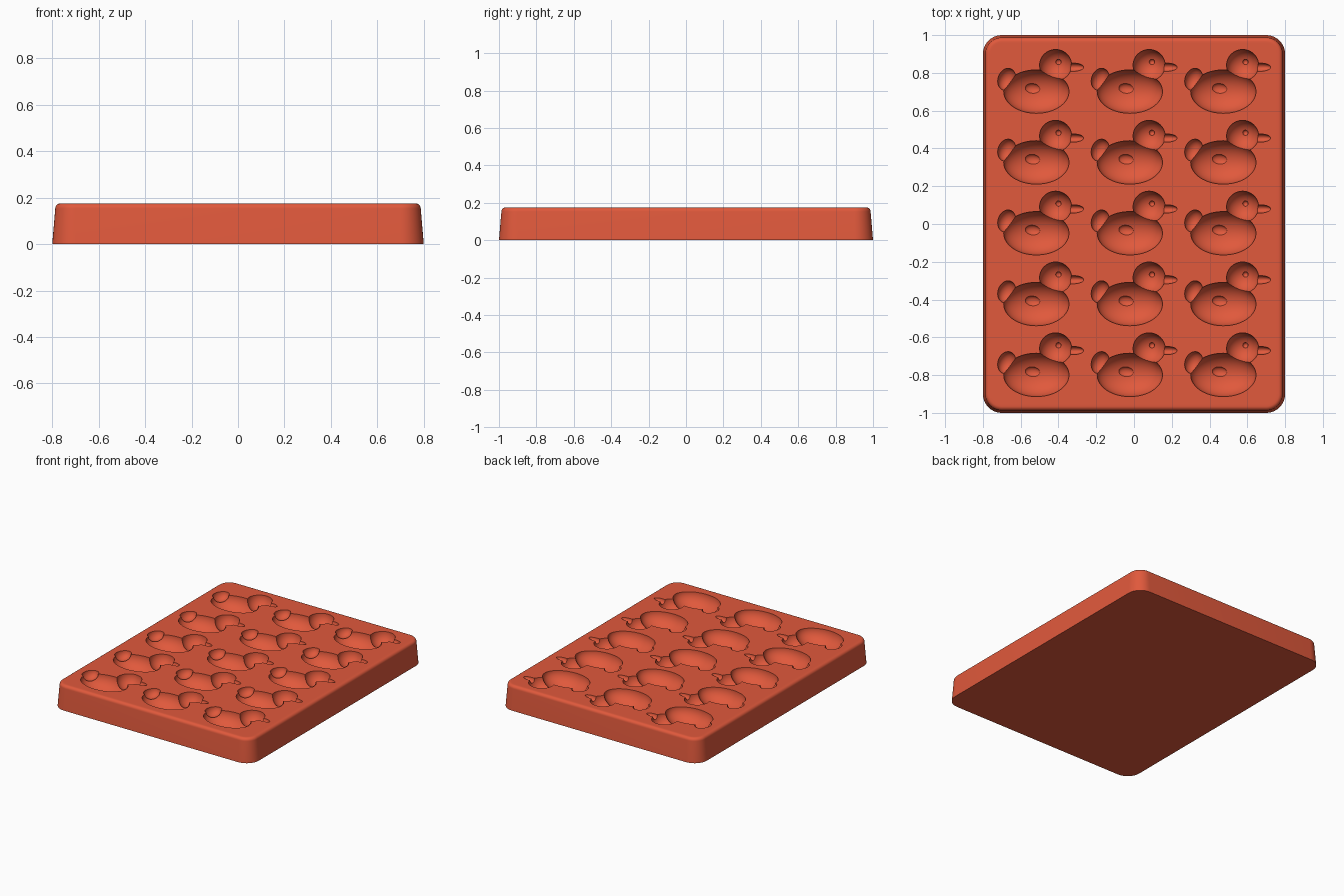
import bpy, bmesh, math
from mathutils import Matrix, Vector

cube = bpy.data.objects.get("Cube")
if cube:
    bpy.data.objects.remove(cube, do_unlink=True)

TOP = 0.175
COLUMNS, ROWS = 3, 5
PITCH_X, PITCH_Y = 0.495, 0.375

mat = bpy.data.materials.new("coral red silicone")
mat.use_nodes = True
colour = (0.75, 0.10, 0.045, 1)
mat.diffuse_color = colour
mat.node_tree.nodes["Principled BSDF"].inputs["Base Color"].default_value = colour


def add_object(name, bm):
    mesh = bpy.data.meshes.new(name)
    bm.to_mesh(mesh)
    bm.free()
    mesh.materials.append(mat)
    obj = bpy.data.objects.new(name, mesh)
    bpy.context.collection.objects.link(obj)
    return obj


def ellipsoid(name, centre, radii, tilt=0, segments=48):
    bm = bmesh.new()
    bmesh.ops.create_uvsphere(bm, u_segments=segments, v_segments=segments // 2 + 1, radius=1)
    place = Matrix.Translation(Vector(centre)) @ Matrix.Rotation(math.radians(tilt), 4, "Z")
    bm.transform(place @ Matrix.Diagonal((*radii, 1)))
    return add_object(name, bm)


def apply_modifiers(obj):
    depsgraph = bpy.context.evaluated_depsgraph_get()
    mesh = bpy.data.meshes.new_from_object(obj.evaluated_get(depsgraph))
    obj.modifiers.clear()
    obj.data = mesh


def boolean(target, tool, operation):
    mod = target.modifiers.new("boolean", "BOOLEAN")
    mod.operation, mod.solver, mod.object = operation, "EXACT", tool
    apply_modifiers(target)
    bpy.data.objects.remove(tool, do_unlink=True)


def rounded_ring(bm, inset, z, radius=0.10, steps=10):
    """Ring of vertices around a rounded rectangle."""
    r = radius - inset
    ring = []
    for corner, (sx, sy) in enumerate(((1, 1), (-1, 1), (-1, -1), (1, -1))):
        for i in range(steps + 1):
            a = math.pi / 2 * (corner + i / steps)
            ring.append(bm.verts.new((sx * (0.8 - radius) + r * math.cos(a),
                                      sy * (1.0 - radius) + r * math.sin(a), z)))
    return ring


# Tray block: sloped sides, rounded upper edge, flat top
bm = bmesh.new()
fillet = 0.022
sections = [(0, 0), (0.013, TOP - fillet)]
for i in range(1, 7):
    a = math.pi / 2 * i / 6
    sections.append((0.013 + fillet * (1 - math.cos(a)), TOP - fillet * (1 - math.sin(a))))
sections.append((0.045, TOP))
rings = [rounded_ring(bm, inset, z) for inset, z in sections]
for low, high in zip(rings, rings[1:]):
    for i in range(len(low)):
        j = (i + 1) % len(low)
        bm.faces.new((low[i], low[j], high[j], high[i]))
bm.faces.new(reversed(rings[0]))
bm.faces.new(rings[-1])
bmesh.ops.recalc_face_normals(bm, faces=bm.faces)
tray = add_object("mould_tray", bm)

# Duck-shaped cutter, united from ellipsoids
duck = ellipsoid("duck_cutter", (-0.022, -0.049, TOP), (0.173, 0.115, 0.10), segments=64)
duck.hide_render = True
parts = [
    ellipsoid("head", (0.080, 0.091, TOP), (0.085, 0.083, 0.085)),
    ellipsoid("tail", (-0.179, 0.016, TOP), (0.046, 0.060, 0.050), tilt=-20),
    ellipsoid("beak", (0.172, 0.080, TOP), (0.057, 0.022, 0.028), segments=32),
    ellipsoid("wing", (-0.040, -0.034, TOP - 0.088), (0.042, 0.028, 0.022), tilt=-8, segments=32),
    ellipsoid("eye", (0.095, 0.108, TOP - 0.081), (0.015, 0.015, 0.015), segments=16),
]
for part in parts:
    boolean(duck, part, "UNION")

# Repeat the duck over the grid and press it into the tray
for axis, count, pitch in ((0, COLUMNS, PITCH_X), (1, ROWS, PITCH_Y)):
    array = duck.modifiers.new("grid", "ARRAY")
    array.use_relative_offset = False
    array.use_constant_offset = True
    array.count = count
    offset = [0, 0, 0]
    offset[axis] = pitch
    array.constant_offset_displace = offset
apply_modifiers(duck)
duck.data.transform(Matrix.Translation((-PITCH_X * (COLUMNS - 1) / 2,
                                        -PITCH_Y * (ROWS - 1) / 2, 0)))
boolean(tray, duck, "DIFFERENCE")

# Smooth cavities and edges, keeping the rims crisp
bpy.ops.object.select_all(action="DESELECT")
tray.select_set(True)
bpy.context.view_layer.objects.active = tray
bpy.ops.object.shade_smooth_by_angle(angle=math.radians(30))
